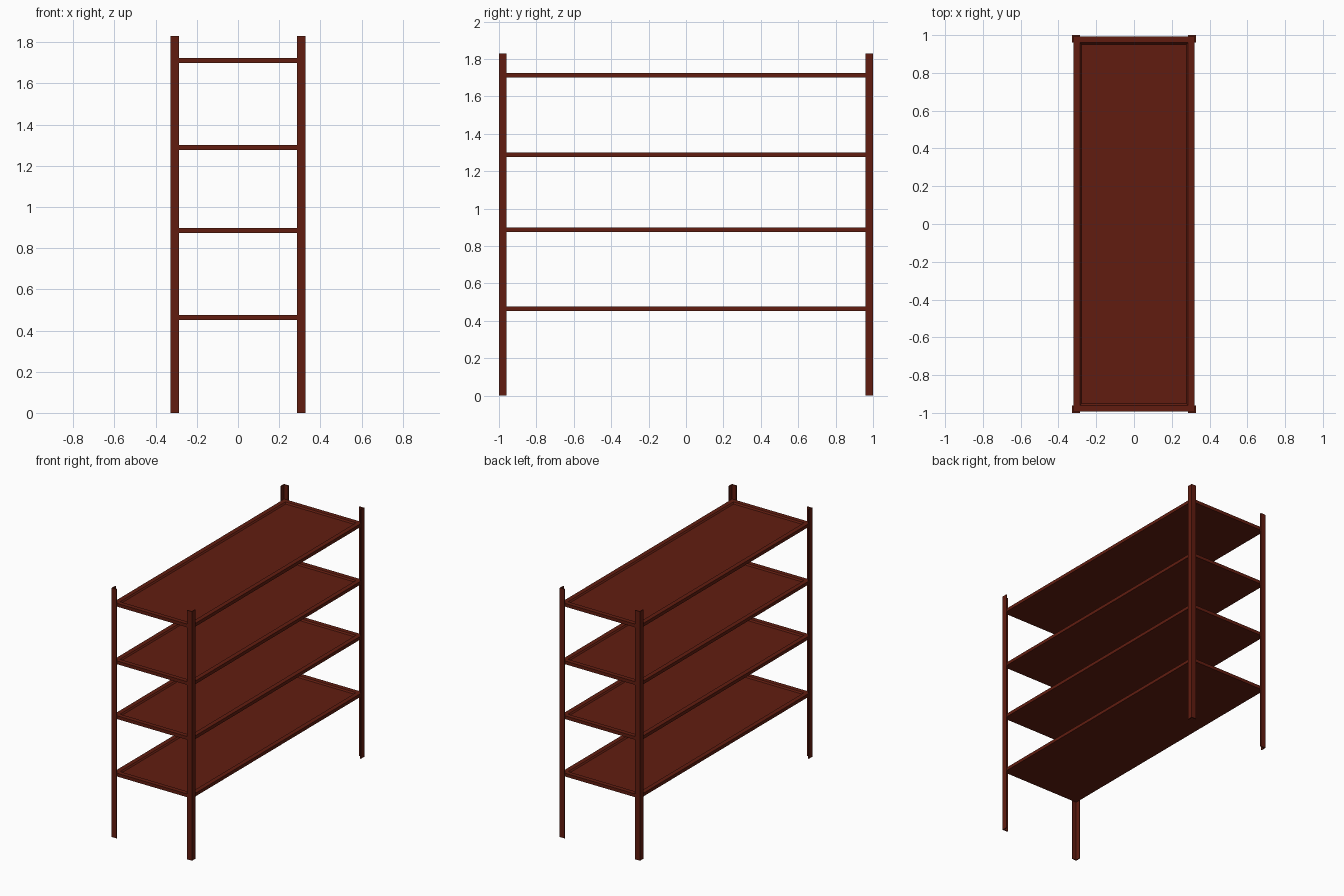
import bpy, bmesh

if "Cube" in bpy.data.objects:
    bpy.data.objects.remove(bpy.data.objects["Cube"])

W, D, H = 0.327, 1.0, 1.83      # half width, half depth, height
LEG, T = 0.04, 0.007            # angle-iron flange width and thickness

mat = bpy.data.materials.new("dark_red_paint")
mat.diffuse_color = (0.12, 0.012, 0.005, 1)
mat.use_nodes = True
mat.node_tree.nodes["Principled BSDF"].inputs["Base Color"].default_value = mat.diffuse_color


def finish(name, bm):
    bmesh.ops.recalc_face_normals(bm, faces=bm.faces)
    mesh = bpy.data.meshes.new(name)
    bm.to_mesh(mesh)
    bm.free()
    mesh.materials.append(mat)
    ob = bpy.data.objects.new(name, mesh)
    bpy.context.collection.objects.link(ob)
    return ob


# L-section corner posts, mirrored to all four corners
bm = bmesh.new()
profile = [(W, D), (W - LEG, D), (W - LEG, D - T),
           (W - T, D - T), (W - T, D - LEG), (W, D - LEG)]
face = bm.faces.new([bm.verts.new((x, y, 0)) for x, y in profile])
ext = bmesh.ops.extrude_face_region(bm, geom=[face])
bmesh.ops.translate(bm, vec=(0, 0, H),
                    verts=[v for v in ext["geom"] if isinstance(v, bmesh.types.BMVert)])
posts = finish("corner_posts", bm)
mirror = posts.modifiers.new("mirror", "MIRROR")
mirror.use_axis = (True, True, False)
mirror.use_mirror_merge = False


# Shelves: slab with a raised flat rim and a recessed panel
def shelf(name, z):
    bm = bmesh.new()
    bmesh.ops.create_cube(bm, size=1)
    bmesh.ops.scale(bm, vec=(2 * (W - T), 2 * (D - T), 0.024), verts=bm.verts)
    bm.normal_update()
    top = max(bm.faces, key=lambda f: f.calc_center_median().z)
    bmesh.ops.inset_region(bm, faces=[top], thickness=0.047)
    bmesh.ops.inset_region(bm, faces=[top], thickness=0.012, depth=-0.01)
    finish(name, bm).location.z = z


for i, z in enumerate((0.464, 0.886, 1.289, 1.712)):
    shelf(f"shelf_{i + 1}", z)
